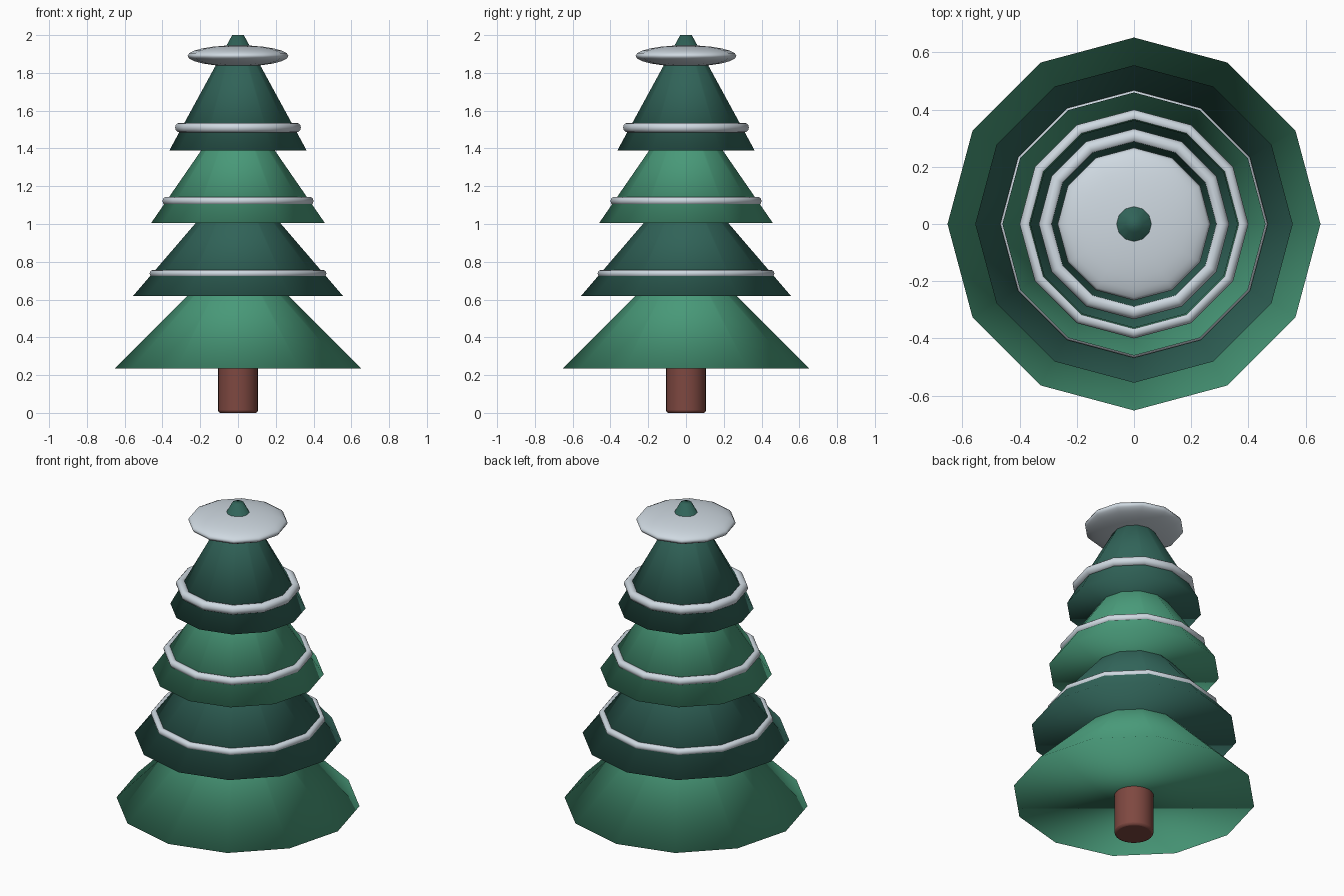
import bpy
import math

cube = bpy.data.objects.get("Cube")
if cube:
    bpy.data.objects.remove(cube, do_unlink=True)


def material(name, rgb):
    mat = bpy.data.materials.new(name)
    mat.use_nodes = True
    mat.diffuse_color = (*rgb, 1)
    mat.node_tree.nodes["Principled BSDF"].inputs["Base Color"].default_value = (*rgb, 1)
    return mat


light_green = material("light green", (0.065, 0.32, 0.19))
dark_green = material("dark green", (0.03, 0.125, 0.098))
snow_white = material("snow white", (0.62, 0.69, 0.75))
bark_brown = material("bark brown", (0.21, 0.065, 0.052))


def finish(name, mat):
    obj = bpy.context.object
    obj.name = name
    obj.data.materials.append(mat)
    bpy.ops.object.shade_smooth()
    return obj


SIDES = 12
TIER_HEIGHT = 0.61

# Trunk with softly rounded ends
bpy.ops.mesh.primitive_cylinder_add(vertices=32, radius=0.105, depth=0.3, location=(0, 0, 0.15))
trunk = finish("trunk", bark_brown)
bevel = trunk.modifiers.new("rounded ends", 'BEVEL')
bevel.width = 0.012
bevel.segments = 2
bevel.limit_method = 'ANGLE'
bpy.ops.object.shade_smooth_by_angle(angle=math.radians(50))

# Branch tiers: name, base height, base radius, slope, colour
tiers = [
    ("bottom_branches", 0.235, 0.652, 1.0, light_green),
    ("lower_branches", 0.62, 0.555, 0.86, dark_green),
    ("upper_branches", 1.005, 0.46, 0.69, light_green),
    ("top_branches", 1.39, 0.363, 0.545, dark_green),
]
for name, base, radius, slope, mat in tiers:
    bpy.ops.mesh.primitive_cone_add(
        vertices=SIDES, radius1=radius, radius2=radius - slope * TIER_HEIGHT,
        depth=TIER_HEIGHT, location=(0, 0, base + TIER_HEIGHT / 2))
    finish(name, mat)

# Snow rings: name, height, outer radius, thickness radius
rings = [
    ("lower_snow_ring", 0.737, 0.468, 0.02),
    ("middle_snow_ring", 1.122, 0.4, 0.022),
    ("upper_snow_ring", 1.51, 0.333, 0.026),
]
for name, height, outer, thick in rings:
    bpy.ops.mesh.primitive_torus_add(
        major_segments=SIDES, minor_segments=12, major_radius=outer - thick,
        minor_radius=thick, location=(0, 0, height))
    finish(name, snow_white)

# Flattened snow cap around the tip
bpy.ops.mesh.primitive_uv_sphere_add(segments=SIDES, ring_count=12, radius=1, location=(0, 0, 1.89))
cap = finish("snow_cap", snow_white)
cap.scale = (0.267, 0.267, 0.056)
